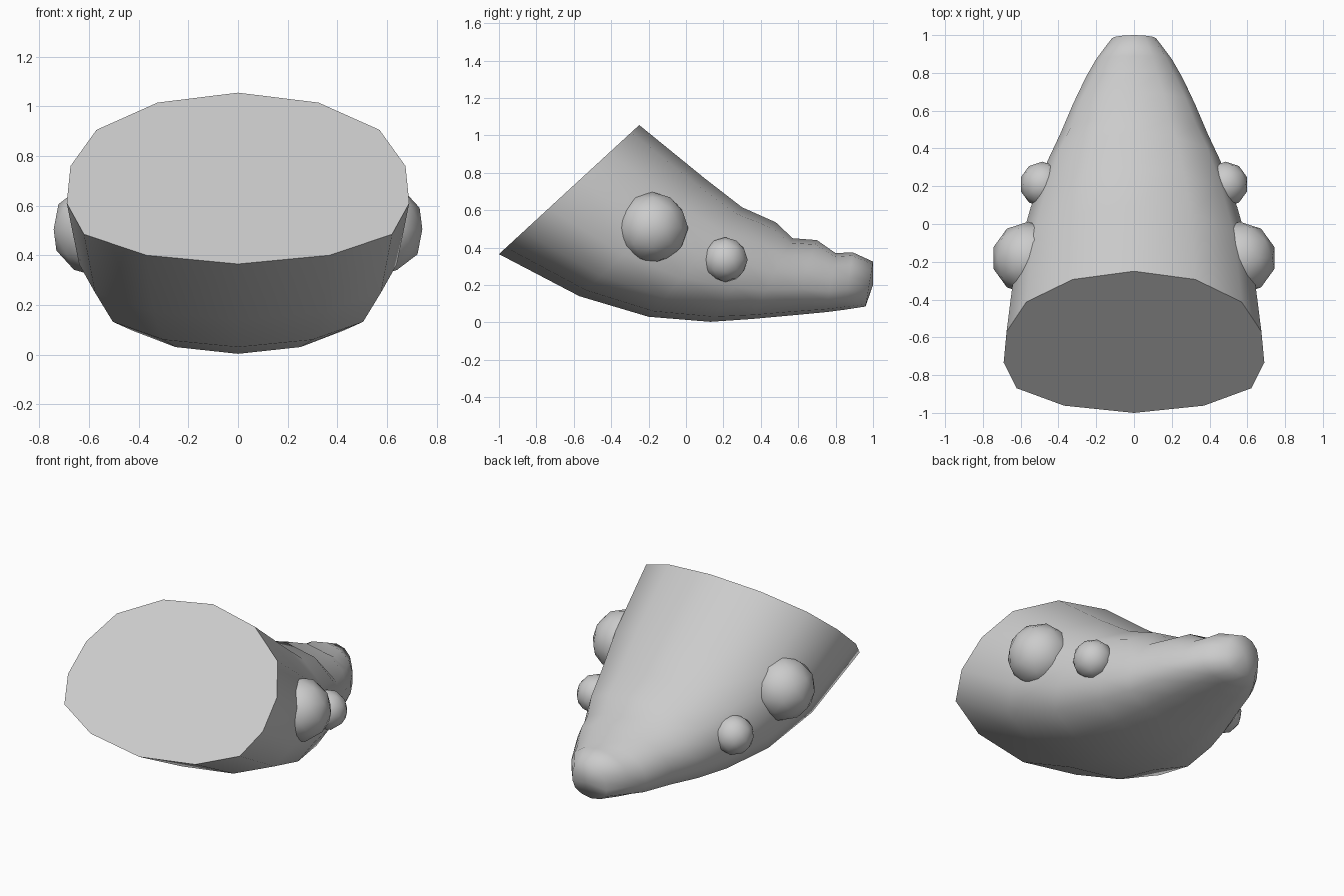
import bpy, bmesh, math

if "Cube" in bpy.data.objects:
    bpy.data.objects.remove(bpy.data.objects["Cube"])

# Rings of the body: top (y, z), bottom (y, z), half width
RINGS = [
    (-0.25, 1.055, -1.00, 0.365, 0.69),
    (0.10, 0.770, -0.57, 0.140, 0.64),
    (0.30, 0.615, -0.20, 0.030, 0.56),
    (0.48, 0.535, 0.13, 0.003, 0.47),
    (0.57, 0.450, 0.35, 0.018, 0.40),
    (0.70, 0.440, 0.55, 0.036, 0.33),
    (0.80, 0.370, 0.75, 0.055, 0.26),
    (0.89, 0.375, 0.85, 0.068, 0.205),
    (1.00, 0.325, 0.96, 0.085, 0.12),
]
# Half of the 14-sided section: width fraction, drop fraction from top to bottom
HALF = [(0.47, 0.058), (0.826, 0.217), (0.978, 0.428),
        (1.0, 0.645), (0.90, 0.826), (0.536, 0.949)]
SECTION = [(0, 0)] + HALF + [(0, 1)] + [(-w, d) for w, d in reversed(HALF)]


def add_object(name, bm, angle):
    bmesh.ops.recalc_face_normals(bm, faces=bm.faces[:])
    mesh = bpy.data.meshes.new(name)
    bm.to_mesh(mesh)
    bm.free()
    obj = bpy.data.objects.new(name, mesh)
    bpy.context.collection.objects.link(obj)
    bpy.ops.object.select_all(action='DESELECT')
    obj.select_set(True)
    bpy.context.view_layer.objects.active = obj
    bpy.ops.object.shade_smooth_by_angle(angle=math.radians(angle))
    return obj


# Tapering snout body, lofted through the rings
bm = bmesh.new()
loops = []
for ty, tz, by, bz, width in RINGS:
    loops.append([bm.verts.new((w * width, ty + (by - ty) * d, tz + (bz - tz) * d))
                  for w, d in SECTION])
n = len(SECTION)
for a, b in zip(loops, loops[1:]):
    for i in range(n):
        j = (i + 1) % n
        bm.faces.new((a[i], a[j], b[j], b[i]))
# Flat slanted cap at the wide end, shallow fan at the tip
bm.faces.new(loops[0])
tip = bm.verts.new((0, 1.0, 0.2))
for i in range(n):
    bm.faces.new((loops[-1][i], loops[-1][(i + 1) % n], tip))
add_object("snout_body", bm, 75)

# Paired round bumps on the sides
for label, (x, y, z), r in (("large", (0.56, -0.18, 0.505), 0.192),
                            ("small", (0.485, 0.21, 0.335), 0.12)):
    for side, s in (("right", 1), ("left", -1)):
        bm = bmesh.new()
        bmesh.ops.create_icosphere(bm, subdivisions=2, radius=r)
        bump = add_object(f"{label}_bump_{side}", bm, 60)
        bump.location = (s * x, y, z)
